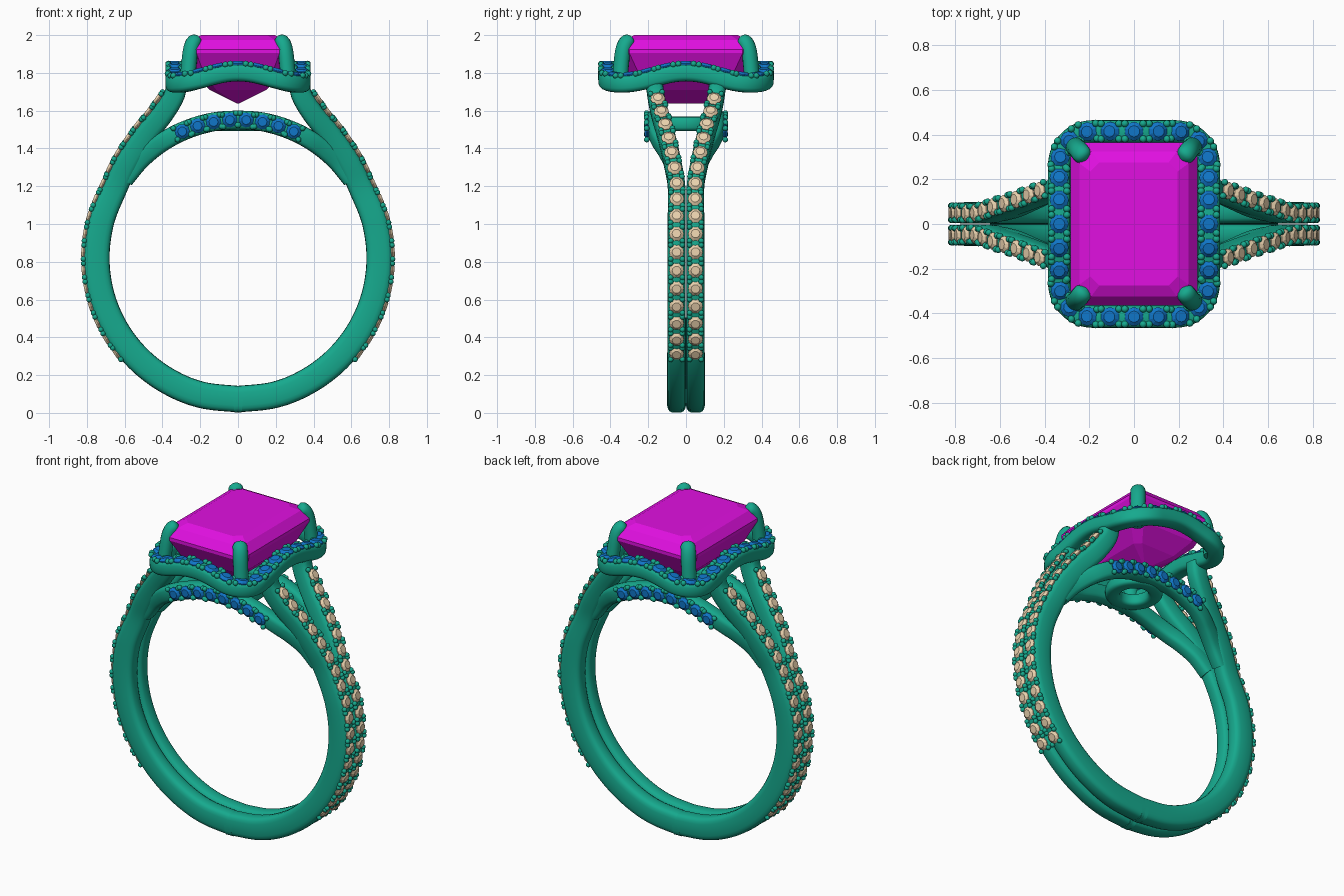
import bpy, bmesh, math
from mathutils import Vector as V, Matrix

if "Cube" in bpy.data.objects:
    bpy.data.objects.remove(bpy.data.objects["Cube"])

def material(name, rgb):
    m = bpy.data.materials.new(name)
    m.diffuse_color = (*rgb, 1)
    m.use_nodes = True
    m.node_tree.nodes["Principled BSDF"].inputs["Base Color"].default_value = m.diffuse_color
    return m

METAL = material("metal", (0.008, 0.40, 0.27))
PINK = material("magenta_gem", (0.75, 0.005, 0.75))
BLUE = material("blue_gem", (0.005, 0.18, 0.58))
BEIGE = material("pale_gem", (0.82, 0.64, 0.42))
Y, Z = V((0, 1, 0)), V((0, 0, 1))

def finish(name, bm, mat, mirror=False, smooth=True):
    bmesh.ops.recalc_face_normals(bm, faces=bm.faces)
    me = bpy.data.meshes.new(name)
    bm.to_mesh(me)
    bm.free()
    ob = bpy.data.objects.new(name, me)
    bpy.context.collection.objects.link(ob)
    me.materials.append(mat)
    if smooth:
        bpy.ops.object.select_all(action='DESELECT')
        ob.select_set(True)
        bpy.context.view_layer.objects.active = ob
        bpy.ops.object.shade_smooth_by_angle(angle=math.radians(40))
    if mirror:
        mod = ob.modifiers.new("mirror", 'MIRROR')
        mod.use_axis = (True, True, False)
        mod.use_mirror_merge = False
    return ob

def spline(pts, n=14):
    """Smooth curve through control points."""
    p = [V(q) for q in pts]
    p = [2 * p[0] - p[1]] + p + [2 * p[-1] - p[-2]]
    out = []
    for a, b, c, d in zip(p, p[1:], p[2:], p[3:]):
        for k in range(n):
            t = k / n
            out.append(0.5 * (2 * b + (c - a) * t + (2 * a - 5 * b + 4 * c - d) * t * t
                              + (3 * b - a - 3 * c + d) * t ** 3))
    return out + [p[-2]]

def resample(path, n, closed=False):
    """n points evenly spaced by length."""
    p = path + [path[0]] if closed else path
    acc = [0]
    for a, b in zip(p, p[1:]):
        acc.append(acc[-1] + (b - a).length)
    out, j = [], 0
    for k in range(n):
        s = acc[-1] * k / (n if closed else n - 1)
        while j < len(p) - 2 and acc[j + 1] < s:
            j += 1
        out.append(p[j].lerp(p[j + 1], (s - acc[j]) / max(acc[j + 1] - acc[j], 1e-9)))
    return out

def frames(path, up, closed=False):
    """Position, tangent, normal and side at each path point."""
    n, out = len(path), []
    for i, p in enumerate(path):
        a = path[i - 1] if i or closed else p
        b = path[(i + 1) % n] if i < n - 1 or closed else p
        t = (b - a).normalized()
        s = t.cross(up(t)).normalized()
        out.append((p, t, s.cross(t), s))
    return out

def sweep(bm, frs, size, closed=False, seg=20, power=0.6):
    """Rounded-rectangle section along a path; size(f) gives half sizes (normal, side)."""
    rings, n = [], len(frs)
    for i, (p, t, nn, s) in enumerate(frs):
        hn, hs = size(i / (n - 1))
        ring = []
        for k in range(seg):
            c, d = math.cos(2 * math.pi * k / seg), math.sin(2 * math.pi * k / seg)
            c, d = (math.copysign(abs(v) ** power, v) for v in (c, d))
            ring.append(bm.verts.new(p + nn * hn * c + s * hs * d))
        rings.append(ring)
    for i in range(n if closed else n - 1):
        a, b = rings[i], rings[(i + 1) % n]
        for k in range(seg):
            bm.faces.new((a[k], a[(k + 1) % seg], b[(k + 1) % seg], b[k]))
    if not closed:
        bm.faces.new(rings[0])
        bm.faces.new(rings[-1])

def loft(bm, rings):
    vs = [[bm.verts.new(p) for p in r] for r in rings]
    n = len(vs[0])
    for a, b in zip(vs, vs[1:]):
        for k in range(n):
            bm.faces.new((a[k], a[(k + 1) % n], b[(k + 1) % n], b[k]))
    bm.faces.new(vs[0])
    bm.faces.new(vs[-1])

def pave(gems, metal, frs, lift, r):
    """Row of small faceted stones, each held by four beads."""
    for p, t, n, s in frs:
        c = p + n * lift
        loft(gems, [[c + n * h * r + (t * math.cos(a) + s * math.sin(a)) * r * w
                     for a in (math.pi * (k + .5) / 5 for k in range(10))]
                    for w, h in ((.6, .4), (1, .08), (1, -.05), (.3, -.6))])
        for i in (-1, 1):
            for j in (-1, 1):
                q = c + t * i * r * .95 + s * j * r * .8 + n * .003
                bmesh.ops.create_icosphere(metal, subdivisions=2, radius=r * .38,
                                           matrix=Matrix.Translation(q))

# Split shank: one strand, mirrored to four
C, R = 0.82, 0.75
ctrl = [(R * math.cos(math.radians(a)), .05, C + R * math.sin(math.radians(a)))
        for a in (-92, -75, -60, -45, -30, -15, 0, 15, 30)]
ctrl += [(.585, .073, 1.33), (.49, .105, 1.47), (.40, .138, 1.58), (.338, .16, 1.68), (.322, .168, 1.76)]
path = spline(ctrl)
radial = lambda t: Y.cross(t)
bm, beads, gems = bmesh.new(), bmesh.new(), bmesh.new()
sweep(bm, frames(resample(path, 90), radial),
      lambda f: (.07 - .016 * max(0, f - .6) / .4, .051 - .006 * f))
finish("shank_strands", bm, METAL, True)
row = resample([p for p in path if .345 < p.z < 1.625], 17)
pave(gems, beads, frames(row, radial), .065, .039)
finish("shank_stones", gems, BEIGE, True, False)
finish("shank_beads", beads, METAL, True)

# Bridge bars under the head, stones facing outward in y
def arc(deg, y, r=.732):
    return (r * math.sin(math.radians(deg)), y, C + r * math.cos(math.radians(deg)))
path = spline([arc(-2, .165), arc(8, .165), arc(16, .163), arc(24, .158), arc(31, .14),
               arc(38, .108), arc(46, .075), arc(55, .055)])
bm, beads, gems = bmesh.new(), bmesh.new(), bmesh.new()
sweep(bm, frames(resample(path, 40), lambda t: Y), lambda f: (.043, .05))
finish("bridge_bars", bm, METAL, True)
row = [V(arc(d, .163)) for d in (3.4, 10.2, 17, 23.8)]
pave(gems, beads, frames(row, lambda t: Y), .042, .04)
finish("bridge_stones", gems, BLUE, True, False)
finish("bridge_beads", beads, METAL, True)

# Gallery ring between the bars
bm = bmesh.new()
circle = [V((.12 * math.cos(a), .125 * math.sin(a), 1.53)) for a in (math.pi * k / 20 for k in range(40))]
sweep(bm, frames(circle, lambda t: Z, True), lambda f: (.038, .042), True)
finish("gallery_ring", bm, METAL)

# Wavy halo around the centre stone
pts = [V((0, -.415, 0))]
for q, (sx, sy) in enumerate(((1, -1), (1, 1), (-1, 1), (-1, -1))):
    for k in range(13):
        a = math.radians(-90 + 90 * q + 7.5 * k)
        pts.append(V((sx * .185 + .15 * math.cos(a), sy * .265 + .15 * math.sin(a), 0)))
loop = resample(pts, 168, True)
for i, p in enumerate(loop):
    p.z = 1.772 + .03 * math.cos(2 * math.pi * i / 42)
frs = frames(loop, lambda t: Z, True)
bm, beads, gems = bmesh.new(), bmesh.new(), bmesh.new()
sweep(bm, frs, lambda f: (.047, .05), True)
finish("halo", bm, METAL)
pave(gems, beads, frs[::6], .043, .043)
finish("halo_stones", gems, BLUE, False, False)
finish("halo_beads", beads, METAL)

# Corner prongs, tips bent over the centre stone
bm = bmesh.new()
path = spline([(.272, .352, 1.71), (.262, .345, 1.82), (.252, .335, 1.91),
               (.238, .318, 1.958), (.212, .288, 1.978)], 6)
frs = frames(path, lambda t: V((1, 1, .3)))
def prong_size(f):
    w = .043 if f < .8 else .043 * math.sqrt(max(.02, 1 - ((f - .8) / .2) ** 2))
    return (w * .9, w)
sweep(bm, frs, prong_size, seg=16, power=1)
finish("prongs", bm, METAL, True)

# Emerald-cut centre stone: stepped octagons down to a keel
def octagon(x, y, c, z):
    q = [(x, y - c), (x - c, y), (c - x, y), (-x, y - c), (-x, c - y), (c - x, -y), (x - c, -y), (x, c - y)]
    return [V((a, b, z)) for a, b in q]
bm = bmesh.new()
loft(bm, [octagon(*o) for o in ((.195, .275, .04, 2.0), (.245, .325, .053, 1.975), (.285, .365, .065, 1.925),
                                (.285, .365, .065, 1.905), (.232, .30, .053, 1.79),
                                (.15, .21, .035, 1.71), (.004, .10, .001, 1.637))])
finish("centre_stone", bm, PINK, False, False)
